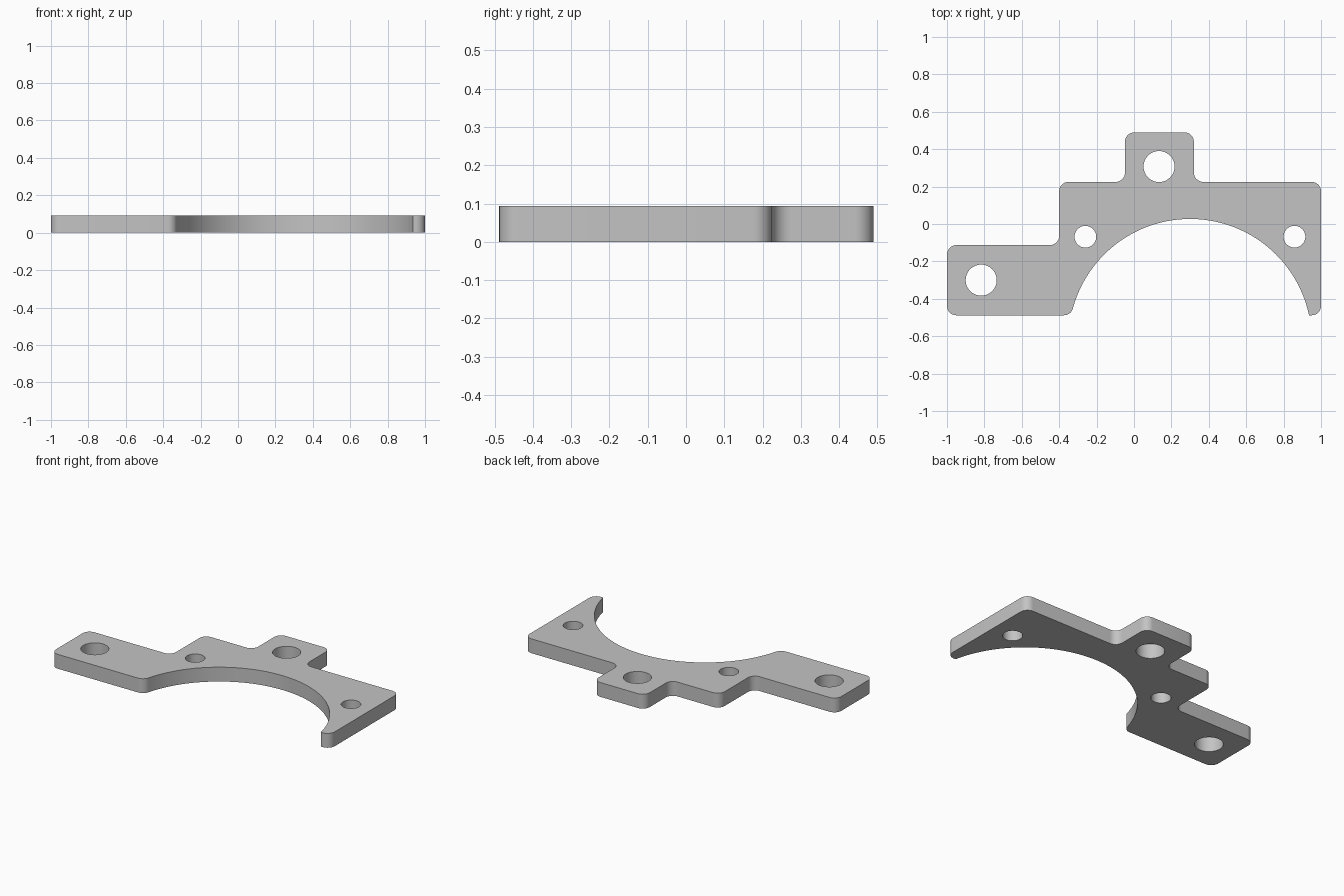
import bpy, bmesh, math
from mathutils import Vector

if "Cube" in bpy.data.objects:
    bpy.data.objects.remove(bpy.data.objects["Cube"], do_unlink=True)

THICK = 0.093
FRONT, BACK = -0.488, 0.49
FILLET = 0.05
ARC_C, ARC_R = Vector((0.30, -0.623)), 0.65

grey = bpy.data.materials.new("plate grey")
grey.use_nodes = True
colour = (0.55, 0.55, 0.55, 1)
grey.diffuse_color = colour
grey.node_tree.nodes["Principled BSDF"].inputs["Base Color"].default_value = colour


def circle_points(centre, radius, start, end, steps):
    """Points along an arc, both ends included."""
    angles = [start + (end - start) * i / steps for i in range(steps + 1)]
    return [Vector(centre) + radius * Vector((math.cos(a), math.sin(a))) for a in angles]


def rounded_corner(before, corner, after, radius, steps=8):
    """Points of a tangent fillet at a corner, convex or concave."""
    u, v = (before - corner).normalized(), (after - corner).normalized()
    half = u.angle(v) / 2
    centre = corner + (u + v).normalized() * radius / math.sin(half)
    p = corner + u * radius / math.tan(half) - centre
    q = corner + v * radius / math.tan(half) - centre
    sweep = p.angle_signed(q)  # clockwise positive
    start = math.atan2(p.y, p.x)
    return circle_points(centre, radius, start, start - sweep, steps)


def add_loop(bm, points):
    verts = [bm.verts.new((p.x, p.y, 0)) for p in points]
    return [bm.edges.new((a, b)) for a, b in zip(verts, verts[1:] + verts[:1])]


# Large front cutout arc, running from its left end to its right end
end_angle = math.asin((FRONT - ARC_C.y) / ARC_R)
arc = circle_points(ARC_C, ARC_R, math.pi - end_angle - 0.08, end_angle, 64)
arc_start = ARC_C + ARC_R * Vector((-math.cos(end_angle), math.sin(end_angle)))

# Stepped outline with two mounting tabs
corners = [Vector(p) for p in (
    (1, FRONT), (1, 0.225), (0.32, 0.225), (0.32, BACK), (-0.048, BACK),
    (-0.048, 0.225), (-0.4, 0.225), (-0.4, -0.113), (-1, -0.113), (-1, FRONT))]
corners.append(arc_start)
path = [arc[-1]] + corners + [arc[0]]
outline = list(arc)
for before, corner, after in zip(path, path[1:], path[2:]):
    outline += rounded_corner(before, corner, after, FILLET)

# Round holes: x, y, radius
holes = [(-0.817, -0.3, 0.083), (0.134, 0.307, 0.083),
         (-0.26, -0.068, 0.058), (0.858, -0.068, 0.058)]

bm = bmesh.new()
edges = add_loop(bm, outline)
for x, y, r in holes:
    edges += add_loop(bm, circle_points((x, y), r, 0, math.tau, 48)[:-1])
bmesh.ops.triangle_fill(bm, edges=edges, use_beauty=True, use_dissolve=False)

# Thicken the profile into a plate
raised = bmesh.ops.extrude_face_region(bm, geom=bm.faces[:], use_keep_orig=True)
top = [g for g in raised["geom"] if isinstance(g, bmesh.types.BMVert)]
bmesh.ops.translate(bm, verts=top, vec=(0, 0, THICK))
bmesh.ops.recalc_face_normals(bm, faces=bm.faces[:])

mesh = bpy.data.meshes.new("bracket_plate")
bm.to_mesh(mesh)
bm.free()
mesh.materials.append(grey)
plate = bpy.data.objects.new("bracket_plate", mesh)
bpy.context.collection.objects.link(plate)
bpy.ops.object.select_all(action="DESELECT")
plate.select_set(True)
bpy.context.view_layer.objects.active = plate
bpy.ops.object.shade_smooth_by_angle(angle=math.radians(30))
